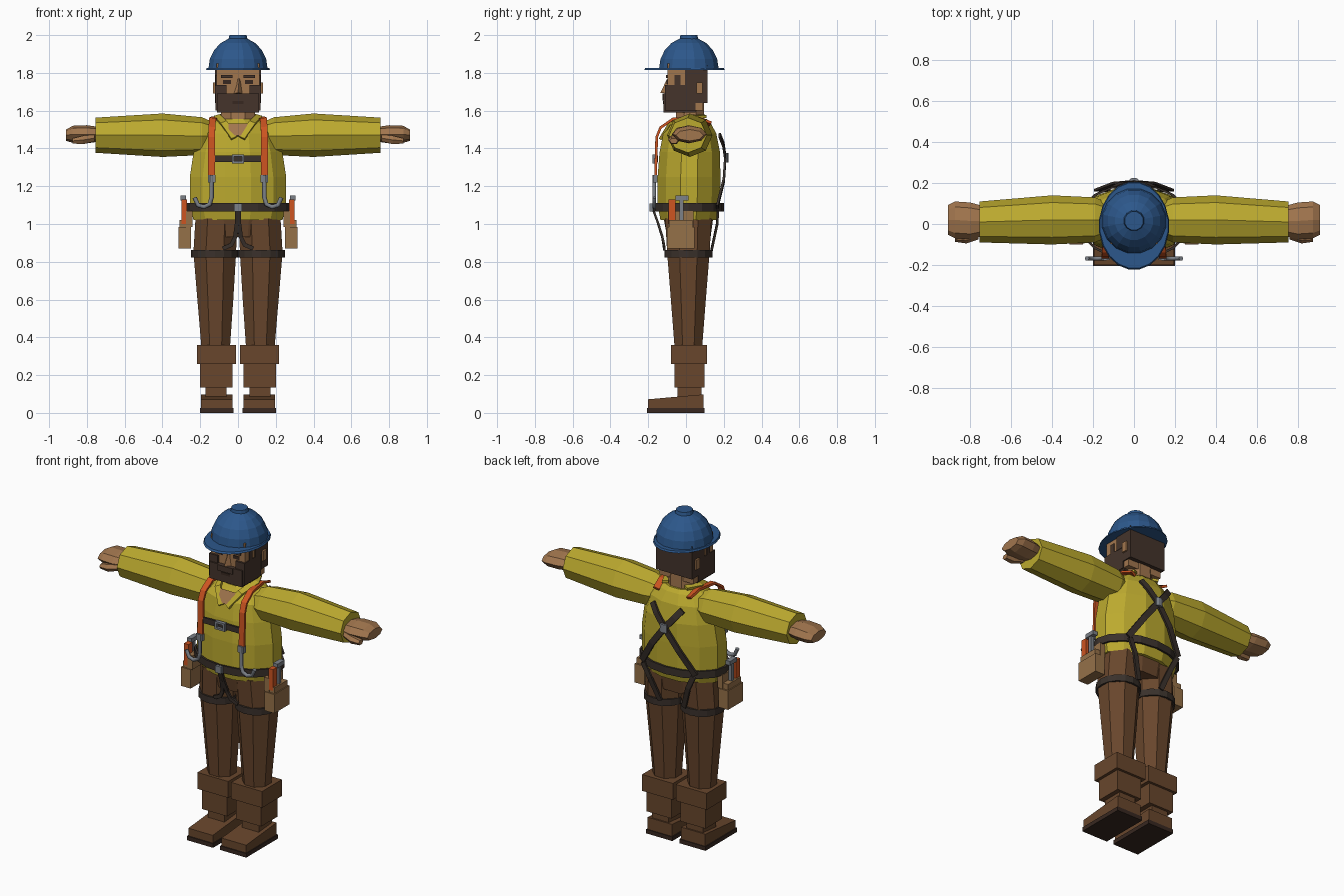
import bpy, bmesh
from math import sin, cos, pi
from mathutils import Vector

if "Cube" in bpy.data.objects:
    bpy.data.objects.remove(bpy.data.objects["Cube"])


def material(name, code):
    lin = [(int(code[i:i + 2], 16) / 255) ** 2.2 for i in (0, 2, 4)] + [1]
    m = bpy.data.materials.new(name)
    m.use_nodes = True
    m.diffuse_color = lin
    m.node_tree.nodes["Principled BSDF"].inputs["Base Color"].default_value = lin
    return m


YELLOW = material("shirt yellow", "BAA832")
BLUE = material("helmet blue", "30588A")
BROWN = material("trouser brown", "684830")
DARK = material("strap charcoal", "3C342F")
ORANGE = material("strap orange", "CC5526")
METAL = material("grey metal", "7B8087")
TAN = material("pouch tan", "94704A")
SKIN = material("skin", "A0754F")
HAIR = material("hair dark brown", "46372F")
SOLE = material("sole dark brown", "3A2C25")


def finish(name, bm, mat):
    bmesh.ops.recalc_face_normals(bm, faces=bm.faces)
    me = bpy.data.meshes.new(name)
    bm.to_mesh(me)
    bm.free()
    me.materials.append(mat)
    ob = bpy.data.objects.new(name, me)
    bpy.context.collection.objects.link(ob)
    return ob


def bridge(name, loops, mat, caps=True, closed=False):
    """Skin a list of equally long vertex loops."""
    bm = bmesh.new()
    rings = [[bm.verts.new(p) for p in loop] for loop in loops]
    pairs = list(zip(rings, rings[1:])) + ([(rings[-1], rings[0])] if closed else [])
    n = len(rings[0])
    for a, b in pairs:
        for i in range(n):
            j = (i + 1) % n
            bm.faces.new((a[i], a[j], b[j], b[i]))
    if caps and not closed:
        bm.faces.new(rings[0])
        bm.faces.new(rings[-1])
    return finish(name, bm, mat)


def box(name, x, y, z, mat, front_top=None):
    """Box from ranges; front_top lowers the top edge at the front."""
    ft = z[1] if front_top is None else front_top
    loops = [[(x[0], y[0], z[0]), (x[1], y[0], z[0]), (x[1], y[1], z[0]), (x[0], y[1], z[0])],
             [(x[0], y[0], ft), (x[1], y[0], ft), (x[1], y[1], z[1]), (x[0], y[1], z[1])]]
    return bridge(name, loops, mat)


def side_box(name, s, x, y, z, mat, front_top=None):
    return box(name, sorted((s * x[0], s * x[1])), y, z, mat, front_top)


def upright(name, rows, mat, n=8, turn=0.5):
    """Loft of ellipses: rows of (z, x centre, x radius, y front, y back)."""
    k = 1 / cos(pi / n) if turn else 1
    loops = []
    for z, cx, rx, y0, y1 in rows:
        angles = [(i + turn) * 2 * pi / n for i in range(n)]
        loops.append([(cx + k * rx * cos(a), (y0 + y1) / 2 + k * (y1 - y0) / 2 * sin(a), z)
                      for a in angles])
    return bridge(name, loops, mat)


def sideways(name, s, rows, mat, n=8):
    """Loft along x: rows of (x, z centre, z radius, y centre, y radius)."""
    return bridge(name, [[(s * x, cy + ry * cos(i * 2 * pi / n), cz + rz * sin(i * 2 * pi / n))
                          for i in range(n)] for x, cz, rz, cy, ry in rows], mat)


def strap(name, points, width, mat, outward, thick=0.012):
    """Flat strip along points, facing the outward direction."""
    pts = [Vector(p) for p in points]
    loops = []
    for i, p in enumerate(pts):
        tangent = (pts[min(i + 1, len(pts) - 1)] - pts[max(i - 1, 0)]).normalized()
        side = tangent.cross(Vector(outward)).normalized() * width / 2
        up = side.cross(tangent).normalized() * thick / 2
        loops.append([p + side + up, p - side + up, p - side - up, p + side - up])
    return bridge(name, loops, mat)


def band(name, centre, rx, ry, z0, z1, mat, n=16, thick=0.012):
    """Closed strap hoop."""
    loops = []
    for i in range(n):
        c, s = cos(i * 2 * pi / n), sin(i * 2 * pi / n)
        loops.append([(centre[0] + (rx + t) * c, centre[1] + (ry + t) * s, z)
                      for t, z in ((0, z0), (thick, z0), (thick, z1), (0, z1))])
    return bridge(name, loops, mat, closed=True)


def tube(name, points, r, mat):
    cu = bpy.data.curves.new(name, "CURVE")
    cu.dimensions = "3D"
    cu.bevel_depth, cu.bevel_resolution, cu.use_fill_caps = r, 1, True
    sp = cu.splines.new("POLY")
    sp.points.add(len(points) - 1)
    for q, p in zip(sp.points, points):
        q.co = (*p, 1)
    cu.materials.append(mat)
    ob = bpy.data.objects.new(name, cu)
    bpy.context.collection.objects.link(ob)


def buckle(name, x, y, z, w, h):
    """Rectangular frame buckle."""
    for s in (-1, 1):
        side_box(name + "_side", s, (w - 0.012, w), (y - 0.012, y + 0.01), (z - h, z + h), METAL)
        edge = z + s * (h - 0.006)
        box(name + "_bar", (x - w, x + w), (y - 0.012, y + 0.01), (edge - 0.006, edge + 0.006), METAL)


# Helmet: dome with flat button, and thin oval brim
steps = [0, 0.2, 0.4, 0.6, 0.8, 0.95]
upright("helmet_dome", [(1.82 + 0.17 * sin(t * pi / 2), 0, 0.157 * cos(t * pi / 2),
                         0.015 - 0.158 * cos(t * pi / 2), 0.015 + 0.158 * cos(t * pi / 2))
                        for t in steps], BLUE, 16)
upright("helmet_button", [(1.96, 0, 0.055, -0.035, 0.07), (2.0, 0, 0.045, -0.03, 0.06)], BLUE, 12)
upright("helmet_brim", [(1.815, 0, 0.17, -0.222, 0.205), (1.826, 0, 0.165, -0.215, 0.2)], BLUE, 20)

# Head
box("head", (-0.115, 0.115), (-0.098, 0.09), (1.6, 1.85), SKIN)
upright("neck", [(1.46, 0, 0.1, -0.06, 0.1), (1.64, 0, 0.085, -0.05, 0.095)], SKIN)
box("beard", (-0.11, 0.11), (-0.118, 0.05), (1.59, 1.69), HAIR)
box("moustache", (-0.05, 0.05), (-0.125, -0.1), (1.655, 1.69), HAIR)
box("mouth", (-0.03, 0.03), (-0.122, -0.11), (1.635, 1.65), SOLE)
box("hair_back", (-0.122, 0.122), (0.05, 0.115), (1.64, 1.84), HAIR)
bridge("nose", [[(-0.014, -0.095, 1.76), (0.014, -0.095, 1.76), (0.006, -0.1, 1.77)],
                [(-0.024, -0.095, 1.69), (0.024, -0.095, 1.69), (0, -0.135, 1.695)]], SKIN)
for s in (-1, 1):
    side_box("beard_cheek", s, (0.06, 0.12), (-0.11, 0.05), (1.6, 1.735), HAIR)
    side_box("hair_side", s, (0.1, 0.122), (-0.005, 0.06), (1.73, 1.84), HAIR)
    side_box("sideburn", s, (0.1, 0.12), (-0.06, -0.03), (1.73, 1.79), HAIR)
    side_box("ear", s, (0.1, 0.132), (0.055, 0.088), (1.69, 1.75), SKIN)
    side_box("eyebrow", s, (0.03, 0.09), (-0.106, -0.09), (1.772, 1.788), HAIR)
    side_box("eye", s, (0.036, 0.08), (-0.102, -0.09), (1.742, 1.762), SOLE)

# Shirt
upright("shirt_body", [(1.02, 0, 0.235, -0.135, 0.16), (1.1, 0, 0.255, -0.15, 0.18),
                       (1.25, 0, 0.255, -0.15, 0.182), (1.38, 0, 0.235, -0.14, 0.18),
                       (1.48, 0, 0.205, -0.12, 0.16), (1.535, 0, 0.155, -0.075, 0.13),
                       (1.555, 0, 0.11, -0.06, 0.11)], YELLOW, 12)
strap("open_collar", [(0, -0.128, 1.465), (0, -0.09, 1.53)], 0.1, SKIN, (0, -1, 0.6), 0.01)
for s in (-1, 1):
    strap("collar_flap", [(s * 0.02, -0.132, 1.455), (s * 0.075, -0.085, 1.535),
                          (s * 0.11, 0.02, 1.57), (s * 0.07, 0.1, 1.57)],
          0.035, YELLOW, (s * 0.3, -0.4, 1), 0.015)
    sideways("sleeve", s, [(0.1, 1.465, 0.06, 0.02, 0.07), (0.19, 1.465, 0.1, 0.02, 0.11),
                           (0.4, 1.47, 0.115, 0.02, 0.12), (0.755, 1.47, 0.093, 0.01, 0.1)], YELLOW)
    sideways("hand", s, [(0.745, 1.475, 0.04, 0.015, 0.075), (0.8, 1.475, 0.048, 0.015, 0.09),
                         (0.875, 1.475, 0.045, 0.02, 0.09), (0.91, 1.47, 0.03, 0.02, 0.072)], SKIN)
    sideways("thumb", s, [(0.76, 1.455, 0.02, -0.05, 0.025), (0.82, 1.445, 0.026, -0.065, 0.03),
                          (0.875, 1.44, 0.016, -0.065, 0.022)], SKIN, 6)

# Trousers and boots
upright("hips", [(0.93, 0, 0.19, -0.1, 0.13), (1.04, 0, 0.22, -0.12, 0.145)], BROWN, 12)
for s in (-1, 1):
    upright("trouser_leg", [(0.34, s * 0.118, 0.075, -0.06, 0.085), (0.6, s * 0.12, 0.095, -0.08, 0.105),
                            (0.85, s * 0.123, 0.113, -0.1, 0.125), (1.03, s * 0.115, 0.11, -0.11, 0.135)], BROWN)
    side_box("boot_cuff", s, (0.01, 0.218), (-0.08, 0.112), (0.26, 0.36), BROWN)
    side_box("boot_shaft", s, (0.03, 0.2), (-0.062, 0.097), (0.135, 0.26), BROWN)
    side_box("boot_ankle", s, (0.06, 0.172), (-0.045, 0.082), (0.08, 0.135), BROWN)
    side_box("boot_foot", s, (0.03, 0.195), (-0.2, 0.093), (0.025, 0.098), BROWN, 0.072)
    side_box("boot_sole", s, (0.024, 0.2), (-0.206, 0.098), (0, 0.025), SOLE)

# Harness
band("belt", (0, 0.012), 0.263, 0.178, 1.065, 1.11, DARK)
strap("chest_strap", [(-0.14, -0.155, 1.345), (0.14, -0.155, 1.345)], 0.035, DARK, (0, -1, 0))
buckle("chest_buckle", 0, -0.165, 1.345, 0.033, 0.024)
box("belt_buckle", (-0.02, 0.02), (-0.192, -0.165), (1.066, 1.108), METAL)
strap("crotch_strap", [(0, -0.172, 1.07), (0, -0.15, 1.01)], 0.032, DARK, (0, -1, 0))
upright("back_ring", [(1.325, 0, 0.022, 0.2, 0.225), (1.375, 0, 0.022, 0.2, 0.225)], METAL)
for s in (-1, 1):
    strap("shoulder_strap", [(s * 0.14, -0.162, 1.23), (s * 0.14, -0.155, 1.46), (s * 0.138, -0.135, 1.51),
                             (s * 0.135, -0.07, 1.555), (s * 0.12, 0.06, 1.56), (s * 0.11, 0.13, 1.53)],
          0.036, ORANGE, (0, -1, 0.8), 0.014)
    tube("hook", [(s * 0.14, -0.168, 1.26), (s * 0.14, -0.168, 1.14), (s * 0.15, -0.168, 1.105),
                  (s * 0.18, -0.168, 1.09), (s * 0.212, -0.168, 1.1), (s * 0.23, -0.168, 1.14)], 0.012, METAL)
    side_box("hook_sleeve", s, (0.12, 0.16), (-0.175, -0.15), (1.22, 1.26), METAL)
    strap("back_strap", [(s * 0.1, 0.178, 1.47), (s * 0.06, 0.198, 1.42), (0, 0.208, 1.35),
                         (s * -0.09, 0.2, 1.23), (s * -0.18, 0.165, 1.09)], 0.036, DARK, (0, 1, 0))
    strap("rear_leg_strap", [(s * 0.17, 0.17, 1.08), (s * 0.13, 0.165, 1.0), (s * 0.08, 0.135, 0.86)],
          0.03, DARK, (0, 1, 0))
    strap("front_leg_strap", [(s * 0.005, -0.15, 1.01), (s * 0.015, -0.125, 0.93), (s * 0.035, -0.118, 0.89),
                              (s * 0.08, -0.115, 0.87)], 0.022, DARK, (0, -1, 0))
    band("thigh_band", (s * 0.123, 0.012), 0.113, 0.115, 0.822, 0.862, DARK)

    # Tool pouch with its tools
    side_box("pouch", s, (0.25, 0.315), (-0.1, 0.045), (0.87, 0.985), TAN)
    side_box("pouch_back", s, (0.242, 0.275), (-0.095, 0.04), (0.985, 1.07), TAN)
    side_box("pouch_rim", s, (0.246, 0.309), (-0.09, 0.035), (0.985, 1.02), TAN)
    side_box("orange_tool", s, (0.27, 0.3), (-0.092, -0.055), (1.0, 1.13), ORANGE)
    side_box("hammer_handle", s, (0.28, 0.3), (-0.035, -0.012), (1.0, 1.13), METAL)
    side_box("hammer_head", s, (0.275, 0.305), (-0.055, 0.012), (1.125, 1.15), METAL)
